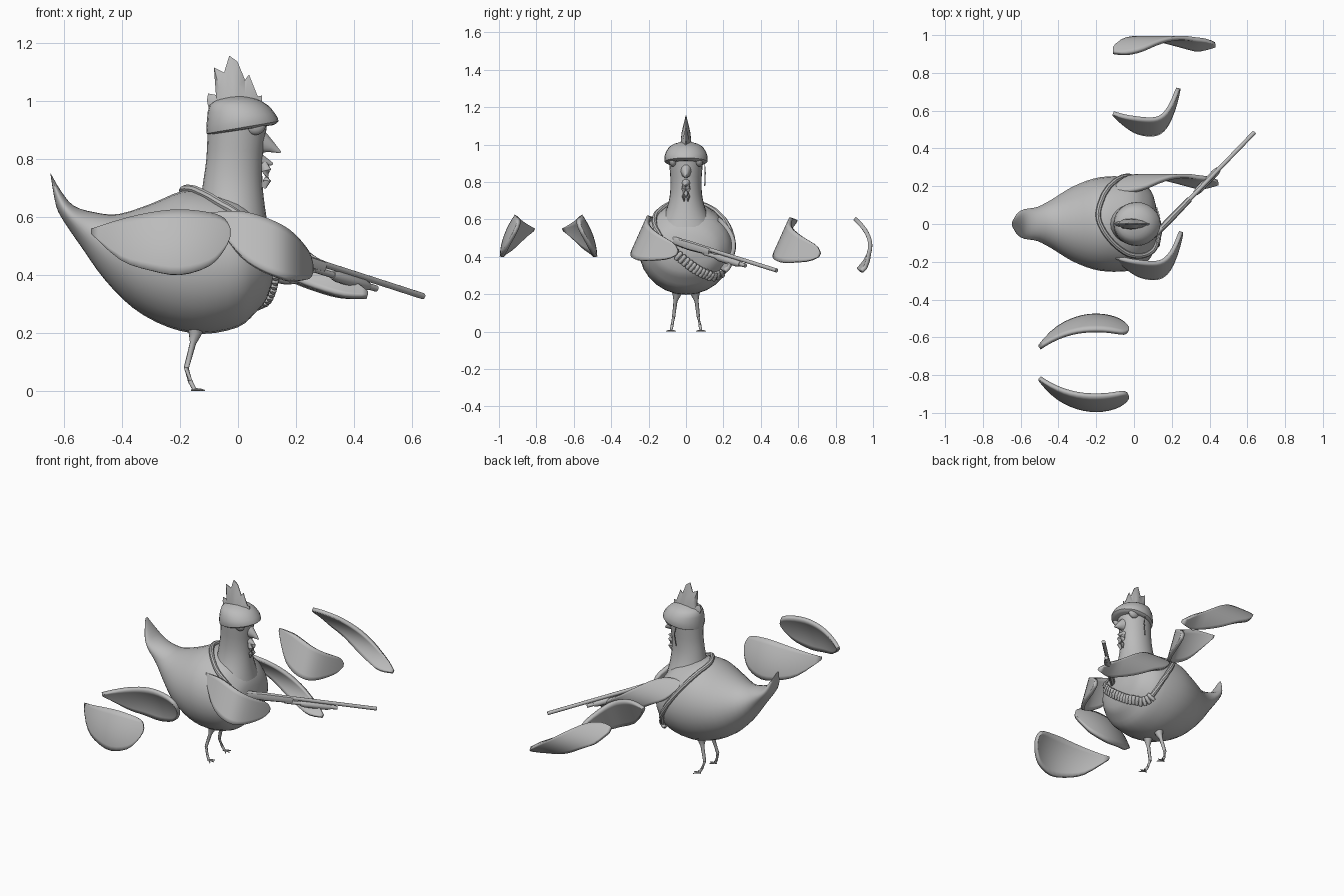
import bpy, bmesh, math
from mathutils import Vector

cube = bpy.data.objects.get("Cube")
if cube:
    bpy.data.objects.remove(cube, do_unlink=True)

GREY = (0.5, 0.5, 0.5, 1)
mat = bpy.data.materials.new("plain grey")
mat.use_nodes = True
mat.diffuse_color = GREY
mat.node_tree.nodes["Principled BSDF"].inputs["Base Color"].default_value = GREY
parts = []


def finish(bm, name):
    bmesh.ops.recalc_face_normals(bm, faces=bm.faces[:])
    mesh = bpy.data.meshes.new(name)
    bm.to_mesh(mesh)
    bm.free()
    mesh.materials.append(mat)
    ob = bpy.data.objects.new(name, mesh)
    bpy.context.collection.objects.link(ob)
    parts.append(ob)
    return ob


def smooth(points, steps, closed=False):
    """Catmull-Rom interpolation of tuples of any length."""
    p = [Vector(q) for q in points]
    n = len(p)
    out = []
    for i in range(n if closed else n - 1):
        if closed:
            a, b, c, d = (p[(i + k) % n] for k in (-1, 0, 1, 2))
        else:
            a, b, c, d = (p[min(max(i + k, 0), n - 1)] for k in (-1, 0, 1, 2))
        for s in range(steps):
            t = s / steps
            out.append((b * 2 + (c - a) * t + (a * 2 - b * 5 + c * 4 - d) * t ** 2
                        + (b * 3 - a - c * 3 + d) * t ** 3) * 0.5)
    return out if closed else out + [p[-1]]


def loft(name, rings, closed=False):
    bm = bmesh.new()
    rows = [[bm.verts.new(v) for v in ring] for ring in rings]
    for a, b in zip(rows, rows[1:] + (rows[:1] if closed else [])):
        for i in range(len(a)):
            j = (i + 1) % len(a)
            bm.faces.new((a[i], a[j], b[j], b[i]))
    if not closed:
        bm.faces.new(rows[0])
        bm.faces.new(rows[-1])
    return finish(bm, name)


def circle(n):
    return [(math.cos(math.tau * i / n), math.sin(math.tau * i / n)) for i in range(n)]


def tube(name, path, radii, sides=10, flat=1.0, closed=False):
    """Round tube along a path; flat squeezes it sideways."""
    path = [Vector(p) for p in path]
    n = len(path)
    rings = []
    for i, p in enumerate(path):
        nxt = path[(i + 1) % n] if closed else path[min(i + 1, n - 1)]
        prv = path[i - 1] if closed else path[max(i - 1, 0)]
        t = (nxt - prv).normalized()
        side = t.cross(Vector((0, 0, 1)))
        if side.length < 0.05:
            side = Vector((0, 1, 0))
        side.normalize()
        up = side.cross(t)
        r = radii[i] if isinstance(radii, (list, tuple)) else radii
        rings.append([p + side * c * r * flat + up * s * r for c, s in circle(sides)])
    return loft(name, rings, closed)


def leaf(name, stations, depth, move=(0, 0, 0)):
    """Curved thin wing: x, upper z, lower z, with y given by depth(x, z)."""
    bm = bmesh.new()
    rows = []
    for x, top, low in smooth(stations, 3):
        zs = [low + (top - low) * k / 8 for k in range(9)]
        rows.append([bm.verts.new(Vector((x, depth(x, z), z)) + Vector(move)) for z in zs])
    for a, b in zip(rows, rows[1:]):
        for i in range(8):
            bm.faces.new((a[i], a[i + 1], b[i + 1], b[i]))
    ob = finish(bm, name)
    mod = ob.modifiers.new("thickness", "SOLIDIFY")
    mod.thickness = 0.022
    mod.offset = 0


# Body: each ring is top x, top z, bottom x, bottom z, half width
body_rings = [
    (-.645, .75, -.645, .742, .012), (-.61, .69, -.627, .64, .055),
    (-.565, .638, -.6, .585, .078), (-.49, .615, -.535, .49, .09),
    (-.41, .61, -.46, .385, .13), (-.3, .645, -.36, .285, .195),
    (-.19, .69, -.24, .22, .24), (-.1, .69, -.12, .197, .253),
    (0, .665, 0, .22, .243), (.065, .61, .06, .27, .205),
    (.105, .55, .1, .32, .15), (.125, .46, .125, .41, .04)]
rings = []
for tx, tz, bx, bz, w in smooth(body_rings, 3):
    mid, half = Vector((tx + bx, 0, tz + bz)) / 2, Vector((tx - bx, 0, tz - bz)) / 2
    rings.append([mid + half * s + Vector((0, c * w, 0)) for c, s in circle(28)])
body = loft("body", rings)

# Neck and head: centre x, z, half length, half width
neck = [(-.02, .56, .125, .15), (-.02, .64, .112, .11), (-.018, .72, .102, .088),
        (-.012, .8, .097, .083), (-.005, .88, .1, .088), (0, .95, .1, .09), (0, .99, .07, .06)]
loft("neck_and_head", [[(cx + rx * c, ry * s, z) for c, s in circle(24)]
                       for cx, z, rx, ry in smooth(neck, 3)])

# Cap with a tilted rim: centre x, z, tilt, half length, half width
cap = [(.015, .9, .15, .105, .095), (.016, .908, .17, .124, .114), (.01, .945, .1, .117, .113),
       (.002, .985, 0, .1, .092), (0, 1.005, 0, .065, .06), (0, 1.016, 0, .02, .02)]
loft("cap", [[(cx + rx * c, ry * s, z + tilt * rx * c) for c, s in circle(24)]
             for cx, z, tilt, rx, ry in smooth(cap, 2)])

# Comb: jagged top edge over a lens-shaped root, thick below and thin at the points
teeth = [(-.107, 1.0), (-.103, 1.025), (-.076, 1.02), (-.083, 1.115), (-.048, 1.097),
         (-.03, 1.155), (-.002, 1.135), (.024, 1.072), (.038, 1.09), (.068, 1.015), (.083, 1.018)]
rings = []
for i, (x, z) in enumerate(teeth):
    root = -.1 + .18 * i / (len(teeth) - 1)
    w = .003 + .029 * max(0, 1 - ((root + .01) / .09) ** 2)
    mx, mz = (root + x) / 2, (z + .97) / 2
    rings.append([(root, -w, .97), (mx, -w * .75, mz), (x, -.002, z),
                  (x, .002, z), (mx, w * .75, mz), (root, w, .97)])
loft("comb", rings)

# Beak, wattles, eyes, and hanging cap tie
tube("upper_beak", [(.05, 0, .865), (.085, 0, .855), (.115, 0, .84), (.147, 0, .822)],
     [.055, .038, .02, .003], flat=.75)
tube("lower_beak", [(.06, 0, .80), (.09, 0, .79), (.12, 0, .782)], [.03, .018, .004])
for s, side in ((1, "left"), (-1, "right")):
    tube(side + "_wattle", [(.08, s * .008, .8), (.098, s * .012, .76), (.1, s * .012, .725),
                            (.092, s * .01, .698)], [.01, .017, .014, .004], flat=.7)
    bm = bmesh.new()
    bmesh.ops.create_uvsphere(bm, u_segments=16, v_segments=10, radius=.036)
    for v in bm.verts:
        v.co = Vector((v.co.x, v.co.y * .6, v.co.z)) + Vector((.06, s * .07, .918))
    finish(bm, side + "_eye")
tube("cap_tie", [(0, .1, .9), (.01, .103, .85), (0, .1, .78)], .003, 6)

# Legs and toes
for s, side in ((1, "left"), (-1, "right")):
    tube(side + "_leg", [(-.145, s * .047, .225), (-.148, s * .05, .195), (-.155, s * .056, .165),
                         (-.178, s * .066, .08), (-.165, s * .074, .035), (-.15, s * .08, .006)],
         [.034, .022, .011, .009, .008, .007])
    for k, (dx, dy) in enumerate(((.036, 0), (.026, .025), (.026, -.025), (-.012, 0))):
        tube(f"{side}_toe_{k + 1}", [(-.15, s * .08, .006), (-.15 + dx * .6, s * .08 + dy * .6, .005),
                                     (-.15 + dx, s * .08 + dy, .002)], [.005, .004, .002], 8)

# Wings: two spread on the right, one spare and one holding copy of each bent wing
spread = [(-.5, .555, .54), (-.4, .587, .45), (-.3, .61, .415), (-.2, .62, .4),
          (-.1, .61, .43), (-.05, .59, .485), (-.03, .555, .53)]
bent = [(-.11, .6, .585), (-.06, .605, .52), (0, .605, .45), (.06, .59, .41),
        (.12, .565, .385), (.17, .53, .37), (.22, .47, .375), (.235, .42, .4)]
long = [(-.11, .6, .575), (-.04, .605, .5), (.05, .585, .45), (.15, .53, .395),
        (.25, .465, .355), (.35, .4, .328), (.43, .338, .325)]


def spread_y(x, z):
    return -.503 - 1.45 * (x + .2) ** 2 - .33 * (z - .5) - 1.5 * (z - .5) ** 2


def bent_y(x, z):
    return .5 + 1.5 * (x - .03) ** 2 + 48 * max(0, x - .08) ** 3 + .45 * (z - .47)


def long_y(x, z):
    return .985 - 4 * (z - .46) ** 2 + .3 * max(0, x - .33)


leaf("spread_wing_inner", spread, spread_y)
leaf("spread_wing_outer", spread, lambda x, z: -1.47 - spread_y(x, z))
leaf("bent_wing_spare", bent, bent_y)
leaf("right_wing", bent, bent_y, (.015, -.76, .01))
leaf("long_wing_spare", long, long_y)
leaf("left_wing", long, long_y, (.015, -.73, 0))

# Long gun
breech, muzzle = Vector((.1, -.07, .5)), Vector((.637, .485, .327))


def along(t, drop=0):
    return breech.lerp(muzzle, t) - Vector((0, 0, drop))


tube("gun_barrel", [along(0), along(1)], .011, 12)
tube("gun_receiver", [along(.02, .012), along(.15, .012), along(.36, .01)], [.02, .026, .022], 8, .7)
tube("gun_stock", [(.04, -.13, .455), (.07, -.1, .475), along(.05, .01)], [.036, .03, .019], 8, .6)
tube("gun_magazine", [along(.3, .028), along(.7, .026)], .011, 10)
tube("gun_fore_grip", [along(.42, .028), along(.45, .028), along(.62, .027), along(.65, .027)],
     [.014, .019, .019, .014], 10)

# Shoulder strap hugging the body
route = [(-.19, .03, .71), (-.17, .14, .67), (-.1, .24, .57), (-.01, .26, .42), (.05, .18, .29),
         (.11, .09, .31), (.14, 0, .37), (.13, -.1, .46), (.08, -.17, .56), (-.03, -.16, .63),
         (-.13, -.08, .69)]
strap = []
for p in smooth(route, 5, True):
    hit, loc, normal, _ = body.closest_point_on_mesh(p)
    strap.append((loc + normal * .006, normal))
tube("strap", [p for p, _ in strap], .014, 8, closed=True)

# Cartridges across the chest part of the strap
for k in range(19, 36):
    p, normal = strap[k]
    across = normal.cross(strap[k + 1][0] - strap[k - 1][0]).normalized()
    p = p + normal * .006
    tube(f"cartridge_{k - 18}", [p + across * d for d in (-.027, -.02, .02, .027)],
         [.008, .012, .012, .008], 8)

# Smooth shading with crisp edges
bpy.ops.object.select_all(action="DESELECT")
for ob in parts:
    ob.select_set(True)
bpy.context.view_layer.objects.active = body
bpy.ops.object.shade_smooth_by_angle(angle=math.radians(40))
